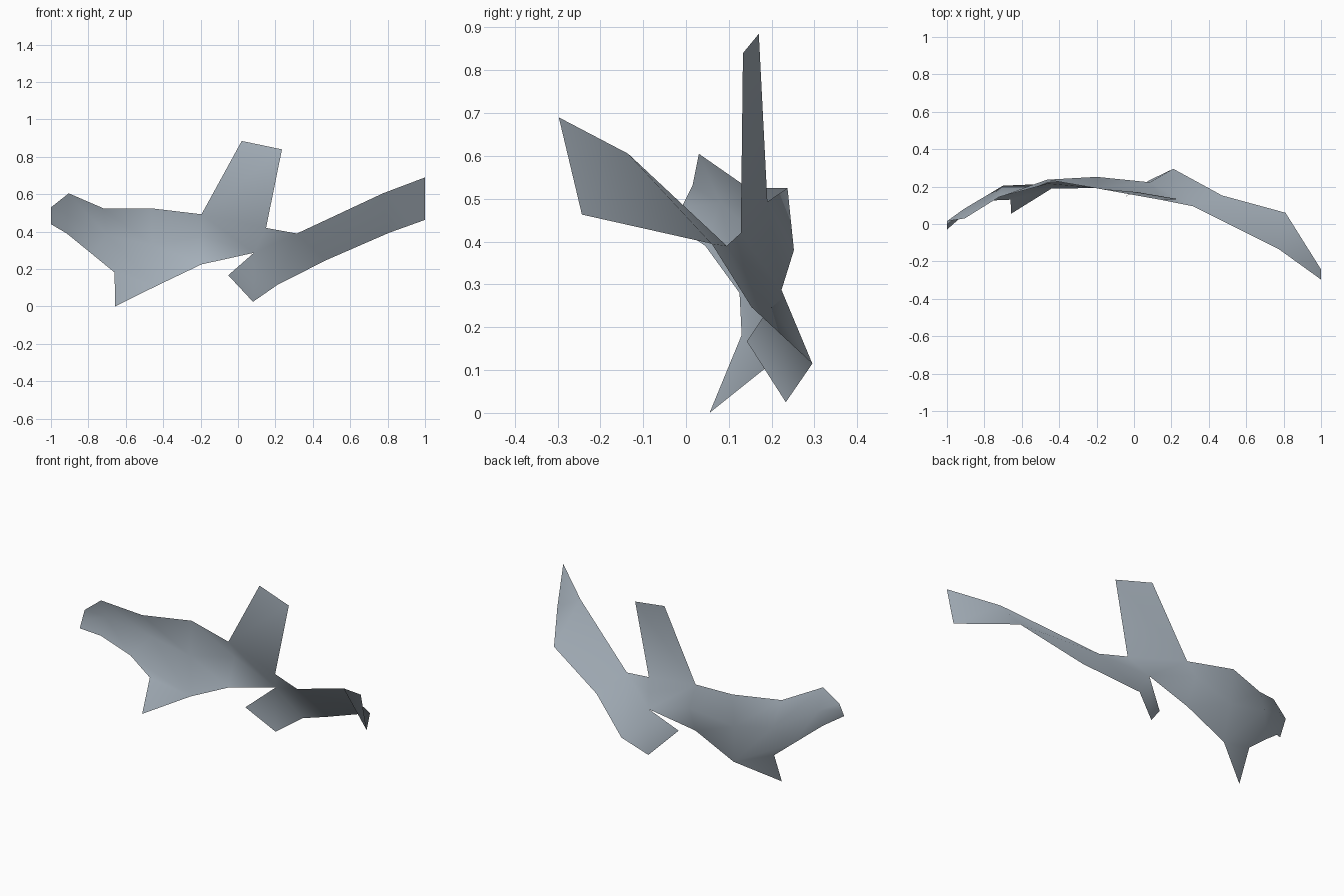
import bpy
import bmesh
from mathutils import Vector

default_cube = bpy.data.objects.get("Cube")
if default_cube:
    bpy.data.objects.remove(default_cube, do_unlink=True)


def make_material(name, colour):
    material = bpy.data.materials.new(name)
    material.use_nodes = True
    material.diffuse_color = colour
    shader = next(n for n in material.node_tree.nodes if n.type == "BSDF_PRINCIPLED")
    shader.inputs["Base Color"].default_value = colour
    return material


sheet = bmesh.new()


def rib(*points):
    """Add one cross-section of the sheet and return its vertices."""
    return [sheet.verts.new(Vector(point)) for point in points]


def patch(*corners):
    """Fill a panel between existing vertices."""
    return sheet.faces.new(corners)


def bridge(ribs):
    """Skin neighbouring ribs that have the same number of points."""
    for first, second in zip(ribs, ribs[1:]):
        for i in range(len(first) - 1):
            patch(first[i], first[i + 1], second[i + 1], second[i])


# Broad curved wing: ribs run from its tip to the middle, top to bottom
tip = rib((-1, 0.015, 0.53), (-1, -0.01, 0.48), (-1, -0.03, 0.44))
wrist = rib((-0.905, 0.03, 0.605), (-0.91, 0.08, 0.49), (-0.915, 0.045, 0.39))
elbow = rib((-0.72, 0.145, 0.525), (-0.7, 0.205, 0.38), (-0.78, 0.125, 0.28))
shoulder = rib((-0.465, 0.237, 0.525), (-0.46, 0.215, 0.33), (-0.44, 0.19, 0.108))
chest = rib((-0.195, 0.19, 0.493), (-0.2, 0.252, 0.38), (-0.195, 0.192, 0.225))
bridge([tip, wrist, elbow, shoulder, chest])

# Pointed fin hanging below the broad wing
fin_root, fin_point = rib((-0.66, 0.13, 0.182), (-0.657, 0.055, 0))
patch(elbow[-1], fin_root, shoulder[-1])
patch(fin_root, fin_point, shoulder[-1])

# Narrow wing: two-point ribs from the middle out to its tip
narrow_root = rib((0.315, 0.095, 0.39), (0.47, 0.153, 0.247))
narrow_bend = rib((0.775, -0.135, 0.605), (0.81, 0.06, 0.395))
narrow_tip = rib((1, -0.297, 0.69), (1, -0.243, 0.463))
bridge([narrow_root, narrow_bend, narrow_tip])

# Middle of the sheet, joining both wings
waist_top, waist_low = rib((0.15, 0.128, 0.42), (0.085, 0.223, 0.287))
patch(chest[0], chest[1], waist_low, waist_top)
patch(chest[1], chest[2], waist_low)
patch(waist_top, waist_low, narrow_root[0])

# Lower flap, folded back towards the front
flap = rib((0.21, 0.295, 0.115), (0.08, 0.233, 0.025), (-0.052, 0.142, 0.167))
patch(narrow_root[0], waist_low, flap[0], narrow_root[1])
patch(waist_low, *reversed(flap))

# Upright blade on top
blade = rib((0.02, 0.17, 0.885), (0.235, 0.133, 0.84))
patch(chest[0], waist_top, blade[1], blade[0])

bmesh.ops.recalc_face_normals(sheet, faces=sheet.faces[:])
for face in sheet.faces:
    face.smooth = True

mesh = bpy.data.meshes.new("curved_sheet")
sheet.to_mesh(mesh)
sheet.free()
mesh.materials.append(make_material("blue grey", (0.40, 0.46, 0.52, 1)))
curved_sheet = bpy.data.objects.new("curved_sheet", mesh)
bpy.context.collection.objects.link(curved_sheet)
